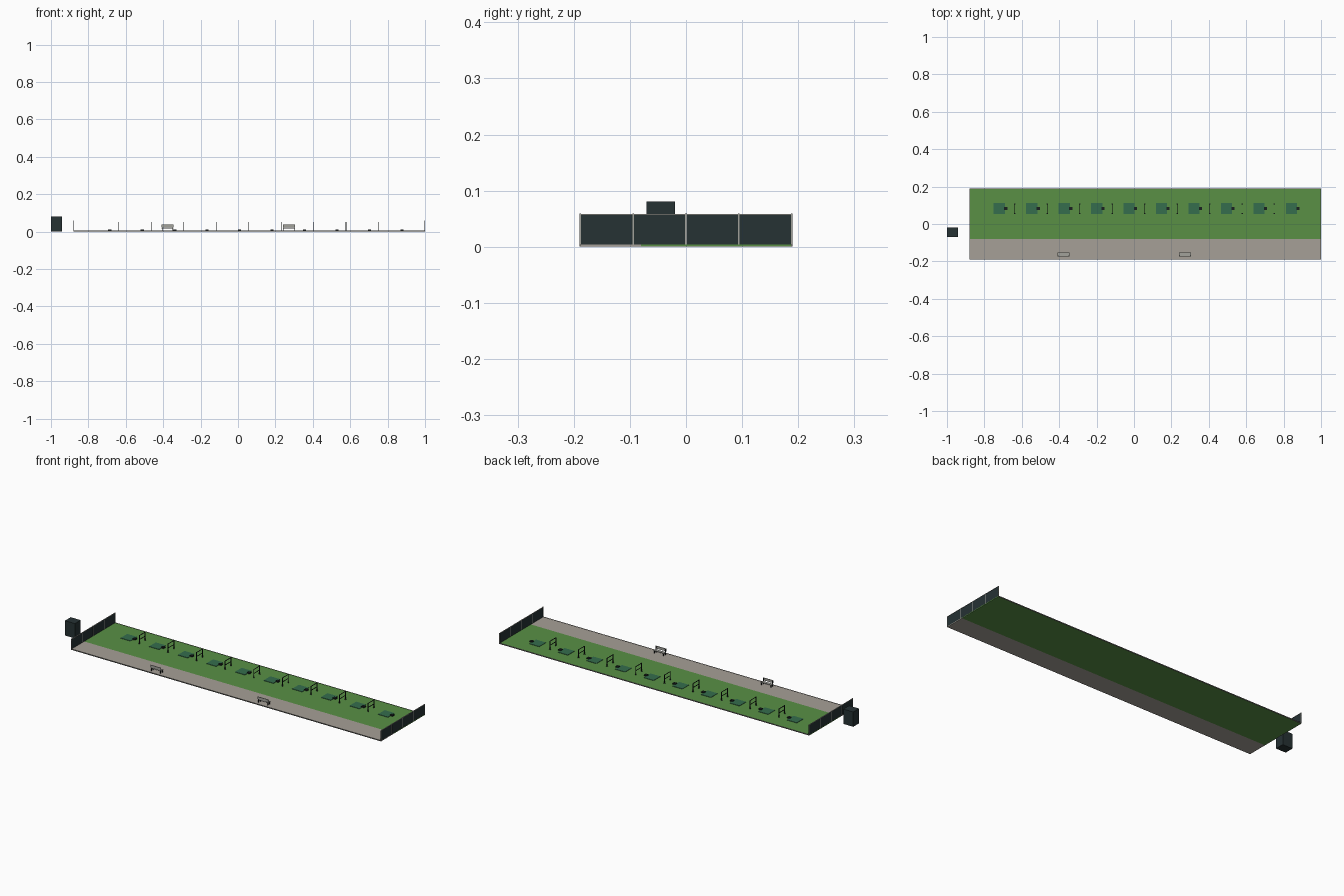
import bpy

if "Cube" in bpy.data.objects:
    bpy.data.objects.remove(bpy.data.objects["Cube"])


def material(name, rgb):
    m = bpy.data.materials.new(name)
    m.diffuse_color = (*rgb, 1)
    m.use_nodes = True
    m.node_tree.nodes["Principled BSDF"].inputs["Base Color"].default_value = m.diffuse_color
    return m


GRASS = material("grass green", (0.10, 0.28, 0.06))
PAVING = material("warm paving", (0.38, 0.35, 0.31))
MAT = material("mat green", (0.035, 0.155, 0.075))
DARK = material("dark slate", (0.019, 0.032, 0.034))
BLACK = material("black metal", (0.010, 0.014, 0.014))
STEEL = material("grey metal", (0.36, 0.36, 0.33))
KERB = material("kerb grey", (0.17, 0.17, 0.15))


def boxes(name, mat, spans):
    """One object from boxes given as (x0, x1, y0, y1, z0, z1)."""
    verts, faces = [], []
    for x0, x1, y0, y1, z0, z1 in spans:
        b = len(verts)
        verts += [(x, y, z) for z in (z0, z1)
                  for x, y in ((x0, y0), (x1, y0), (x1, y1), (x0, y1))]
        faces += [(b + 3, b + 2, b + 1, b), (b + 4, b + 5, b + 6, b + 7)]
        faces += [(b + i, b + (i + 1) % 4, b + 4 + (i + 1) % 4, b + 4 + i)
                  for i in range(4)]
    me = bpy.data.meshes.new(name)
    me.from_pydata(verts, [], faces)
    me.materials.append(mat)
    ob = bpy.data.objects.new(name, me)
    bpy.context.collection.objects.link(ob)
    return ob


X0, X1, Y = -0.88, 1.0, 0.19

# Ground: lawn and paved walkway, with slim kerbs on the long edges
boxes("lawn", GRASS, [(X0, X1, -0.08, Y - 0.003, 0, 0.004)])
boxes("walkway", PAVING, [(X0, X1, -Y + 0.003, -0.08, 0, 0.004)])
boxes("edge_kerbs", KERB, [(X0, X1, -Y, -Y + 0.003, 0, 0.005),
                           (X0, X1, Y - 0.003, Y, 0, 0.005)])

# End screens: dark panels between posts and rails
for name, x in (("left", X0 + 0.002), ("right", X1 - 0.002)):
    boxes(name + "_screen", DARK, [(x - 0.001, x + 0.001, -Y, Y, 0.002, 0.058)])
    frame = []
    for i in range(5):
        y = (-Y + 0.0015) + i * (2 * Y - 0.003) / 4
        frame.append((x - 0.002, x + 0.002, y - 0.0015, y + 0.0015, 0, 0.059))
    frame += [(x - 0.0019, x + 0.0019, -Y, Y, z, z + 0.002) for z in (0, 0.0565)]
    boxes(name + "_screen_frame", STEEL, frame)

# Cabinet standing outside the left end
boxes("cabinet", DARK, [(-1.0, -0.94, -0.07, -0.02, 0, 0.081)])

# Ten mats, each with a small tray beside it
for i in range(10):
    x = -0.75 + i * 0.1735
    boxes("mat", MAT, [(x, x + 0.06, 0.054, 0.112, 0.004, 0.006)])
    boxes("tray", BLACK, [(x + 0.056, x + 0.073, 0.076, 0.092, 0.004, 0.010)])

# Nine open dividers between the mats: posts, rails and feet
for i in range(9):
    x = -0.637 + i * 0.1735
    parts = []
    for y in (0.055, 0.106):
        parts.append((x - 0.0015, x + 0.0015, y - 0.002, y + 0.002, 0.004, 0.050))
        parts.append((x - 0.004, x + 0.004, y - 0.0025, y + 0.0025, 0.004, 0.006))
    for z in (0.025, 0.047):
        parts.append((x - 0.001, x + 0.001, 0.055, 0.106, z, z + 0.003))
    boxes("divider", BLACK, parts)

# Two benches facing the lawn
for c in (-0.3775, 0.2725):
    boxes("bench_seat", STEEL, [(c - 0.032, c + 0.032, -0.170, -0.153, 0.017, 0.020)])
    boxes("bench_back", STEEL, [(c - 0.032, c + 0.032, -0.175, -0.172, 0.023, 0.037)])
    legs = []
    for s in (-1, 1):
        x = c + s * 0.028
        legs += [(x - 0.0015, x + 0.0015, -0.172, -0.169, 0.004, 0.035),
                 (x - 0.0015, x + 0.0015, -0.157, -0.154, 0.004, 0.017),
                 (x - 0.0015, x + 0.0015, -0.172, -0.154, 0.0145, 0.017)]
    boxes("bench_legs", BLACK, legs)
